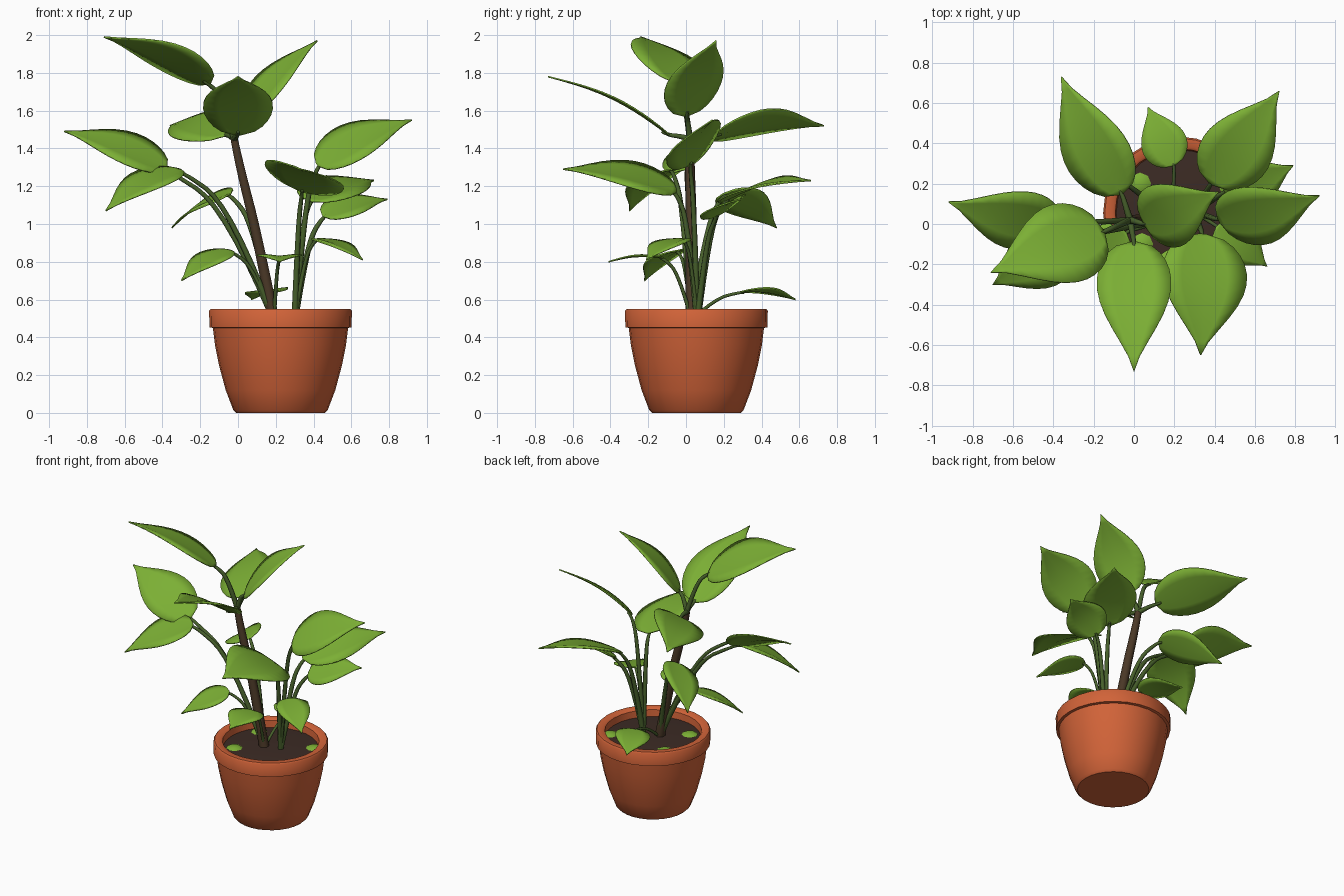
import bpy, bmesh, math
from mathutils import Vector

if "Cube" in bpy.data.objects:
    bpy.data.objects.remove(bpy.data.objects["Cube"], do_unlink=True)


def material(name, rgb):
    m = bpy.data.materials.new(name)
    m.use_nodes = True
    m.diffuse_color = (*rgb, 1)
    m.node_tree.nodes["Principled BSDF"].inputs["Base Color"].default_value = (*rgb, 1)
    return m


LEAF = material("leaf green", (0.2, 0.43, 0.035))
STEM = material("stem green", (0.065, 0.12, 0.025))
BARK = material("bark brown", (0.07, 0.04, 0.02))
CLAY = material("terracotta", (0.64, 0.125, 0.04))
SOIL = material("soil", (0.045, 0.024, 0.018))
POT_CENTRE = (0.225, 0.055)


def finish(bm, name, mat, angle=40):
    bmesh.ops.recalc_face_normals(bm, faces=bm.faces)
    mesh = bpy.data.meshes.new(name)
    bm.to_mesh(mesh)
    bm.free()
    mesh.materials.append(mat)
    ob = bpy.data.objects.new(name, mesh)
    bpy.context.collection.objects.link(ob)
    bpy.ops.object.select_all(action="DESELECT")
    ob.select_set(True)
    bpy.context.view_layer.objects.active = ob
    bpy.ops.object.shade_smooth_by_angle(angle=math.radians(angle))
    return ob


def lathe(name, profile, mat, centre=POT_CENTRE, sides=28):
    x, y = centre
    bm = bmesh.new()
    verts = [bm.verts.new((x + r, y, z)) for r, z in profile]
    edges = [bm.edges.new(pair) for pair in zip(verts, verts[1:])]
    bmesh.ops.spin(bm, geom=verts + edges, cent=(x, y, 0), axis=(0, 0, 1),
                   angle=math.tau, steps=sides)
    bmesh.ops.remove_doubles(bm, verts=bm.verts, dist=0.0005)
    finish(bm, name, mat)


def leaf(name, base, tip, width, roll):
    along = tip - base
    length = along.length
    flat_side = along.cross(Vector((0, 0, 1))).normalized()
    up = flat_side.cross(along).normalized()
    r = math.radians(roll)
    side = flat_side * math.cos(r) + up * math.sin(r)
    normal = up * math.cos(r) - flat_side * math.sin(r)
    bm = bmesh.new()
    rows = []
    steps = 12
    for i in range(steps + 1):
        # rounded base, widest near a third, drawn-out tip
        t = (i / steps) ** 1.3
        half = width / 2 * max(math.sin(math.pi * t ** 0.66), 0.02) ** (0.7 + 0.6 * t)
        row = []
        for u in (-1, -0.55, 0, 0.55, 1):
            # raised arch along the blade, shallow crease at the midrib
            lift = 0.06 * length * math.sin(math.pi * t) + half * (0.18 * abs(u) - 0.12 * u * u)
            row.append(bm.verts.new(base + along * t + side * (u * half) + normal * lift))
        rows.append(row)
    for a, b in zip(rows, rows[1:]):
        for i in range(len(a) - 1):
            bm.faces.new((a[i], a[i + 1], b[i + 1], b[i]))
    solid = finish(bm, name, LEAF, 50).modifiers.new("thickness", "SOLIDIFY")
    solid.thickness = 0.008
    solid.offset = 0


def stem(name, points, radius, end_radius, mat=STEM):
    cu = bpy.data.curves.new(name, "CURVE")
    cu.dimensions = "3D"
    cu.bevel_depth = 1
    cu.bevel_resolution = 1
    cu.resolution_u = 5
    cu.use_fill_caps = True
    sp = cu.splines.new("NURBS")
    sp.points.add(len(points) - 1)
    for i, (p, co) in enumerate(zip(sp.points, points)):
        p.co = (*co, 1)
        p.radius = radius + (end_radius - radius) * i / (len(points) - 1)
    sp.order_u = 3
    sp.use_endpoint_u = True
    cu.materials.append(mat)
    bpy.context.collection.objects.link(bpy.data.objects.new(name, cu))


def shoot(name, start, base, tip, width, roll):
    """A leaf and the stem that rises steeply, then leans out to it."""
    start, base, tip = Vector(start), Vector(base), Vector(tip)
    leaf(name + "_leaf", base, tip, width, roll)
    bend = start.lerp(base, 0.45)
    bend.z = start.z + (base.z - start.z) * 0.75
    thick = 0.011 if "small" in name else 0.018
    stem(name + "_stem", [start, bend, base, base.lerp(tip, 0.06)], thick, 0.008)


# Pot with a rolled rim, and the soil
lathe("pot", [(0, 0), (0.235, 0), (0.25, 0.015), (0.29, 0.12), (0.325, 0.25),
              (0.347, 0.36), (0.358, 0.45), (0.376, 0.453), (0.378, 0.54),
              (0.37, 0.55), (0.33, 0.55), (0.318, 0.54), (0.31, 0.46), (0, 0.45)], CLAY)
lathe("soil", [(0, 0.505), (0.2, 0.5), (0.316, 0.492), (0.316, 0.47), (0, 0.47)], SOIL)

# Small patches of moss on the soil
for centre in ((0.04, -0.1), (0.03, 0.2), (0.47, 0.2)):
    lathe("moss_patch", [(0, 0.516), (0.035, 0.512), (0.055, 0.5)], LEAF, centre, 8)

# Main trunk up to its fork
ROOT, FORK = (0.19, 0.03, 0.49), (-0.02, 0.02, 1.45)
stem("trunk", [ROOT, (0.1, 0.03, 0.95), (0.01, 0.02, 1.3), FORK], 0.034, 0.022, BARK)

# Crown leaves on the fork
shoot("crown_right", FORK, (-0.15, -0.04, 1.74), (-0.71, -0.24, 1.99), 0.42, -14)
shoot("crown_left", FORK, (0.05, 0, 1.57), (0.42, 0.16, 1.97), 0.34, -8)
shoot("crown_front", FORK, (0, -0.09, 1.47), (0, -0.73, 1.78), 0.37, 0)
shoot("crown_back", FORK, (-0.06, 0.15, 1.47), (-0.36, 0.73, 1.52), 0.36, 25)

# Leaves rising beside the trunk
shoot("right_upper", ROOT, (-0.38, 0, 1.29), (-0.92, 0.11, 1.49), 0.33, 27)
shoot("right_lower", ROOT, (-0.31, -0.07, 1.29), (-0.7, -0.3, 1.07), 0.32, 12)
shoot("back_right", ROOT, (-0.04, 0.2, 1.16), (-0.35, 0.48, 0.98), 0.26, 25)
shoot("right_small", ROOT, (-0.04, -0.04, 0.86), (-0.3, -0.22, 0.7), 0.23, 10)
shoot("front_small", ROOT, (0.22, -0.12, 0.82), (0.22, -0.41, 0.8), 0.24, 0)
shoot("back_small", ROOT, (0.2, 0.29, 0.64), (0.07, 0.58, 0.6), 0.23, 6)

# Second clump of stems on the left
CLUMP = (0.3, 0.06, 0.49)
shoot("left_upper", CLUMP, (0.42, 0.02, 1.31), (0.92, 0.14, 1.55), 0.35, -30)
shoot("front_large", CLUMP, (0.34, -0.05, 1.17), (0.33, -0.65, 1.29), 0.44, 18)
shoot("back_left", CLUMP, (0.38, 0.2, 1.12), (0.72, 0.66, 1.23), 0.36, -12)
shoot("left_middle", CLUMP, (0.45, 0.16, 1.04), (0.79, 0.29, 1.13), 0.27, -22)
shoot("left_small", CLUMP, (0.41, -0.01, 0.92), (0.66, -0.21, 0.81), 0.22, 0)
